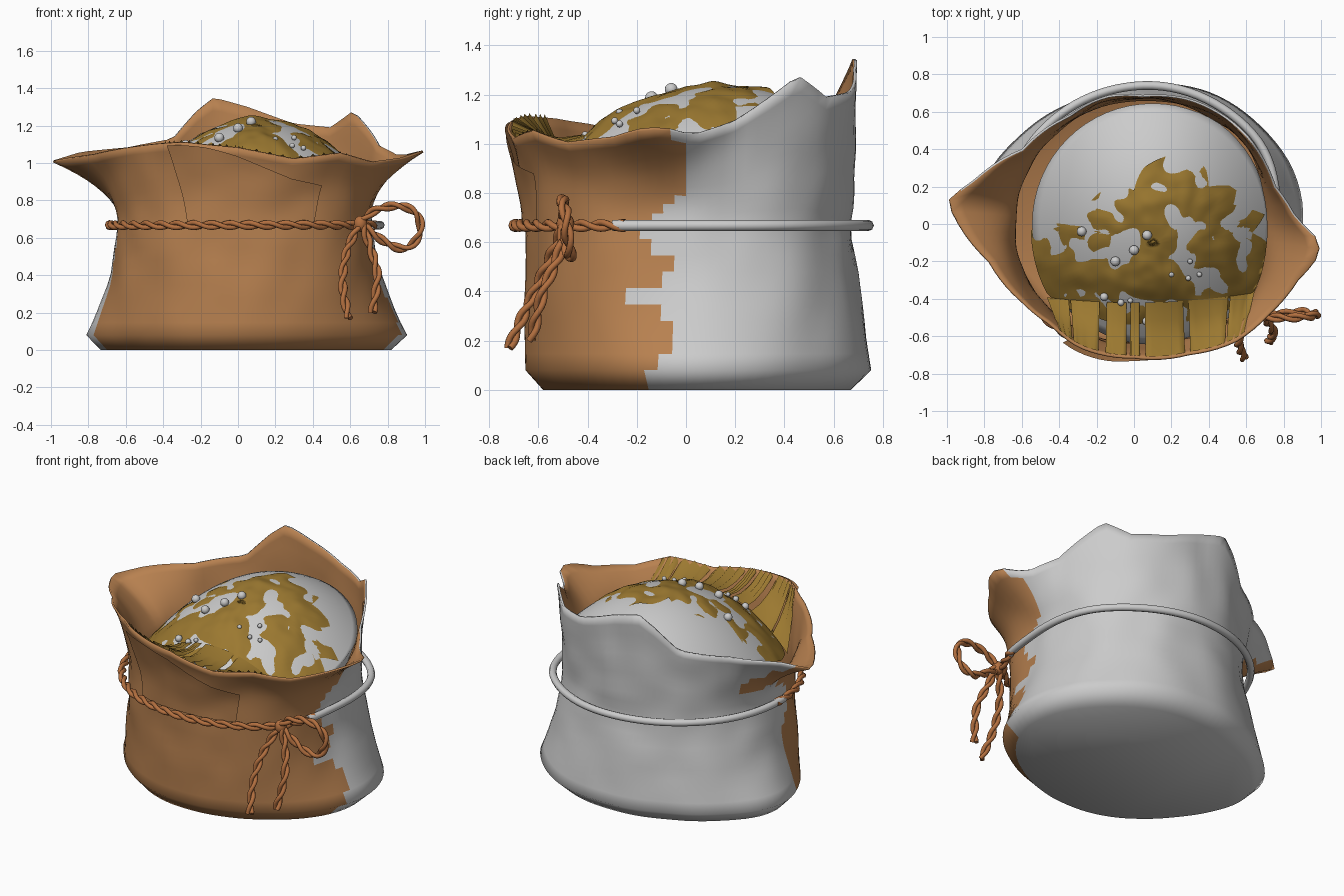
import bpy, bmesh
from math import sin, cos, atan2, pi, tau, hypot
from mathutils import Vector, noise

if "Cube" in bpy.data.objects:
    bpy.data.objects.remove(bpy.data.objects["Cube"])

N = 96


def material(name, r, g, b):
    m = bpy.data.materials.new(name)
    m.diffuse_color = (r, g, b, 1)
    m.use_nodes = True
    m.node_tree.nodes["Principled BSDF"].inputs["Base Color"].default_value = m.diffuse_color
    return m


GREY = material("bare_grey", .6, .6, .6)
PAPER = material("brown_paper", .48, .22, .08)
CRUST = material("golden_crust", .33, .19, .03)
TWINE = material("rust_twine", .45, .16, .05)


def make(name, verts, faces, mats=(), pick=None):
    me = bpy.data.meshes.new(name)
    me.from_pydata(verts, [], faces)
    ob = bpy.data.objects.new(name, me)
    bpy.context.collection.objects.link(ob)
    for m in mats:
        me.materials.append(m)
    for p in me.polygons:
        p.use_smooth = True
        if pick:
            p.material_index = pick(p.center)
    return ob


def grid_faces(rows, cols, closed):
    last = cols if closed else cols - 1
    return [(i * cols + j, i * cols + (j + 1) % cols,
             (i + 1) * cols + (j + 1) % cols, (i + 1) * cols + j)
            for i in range(rows - 1) for j in range(last)]


def outline(pts, cx=0, cy=0, smooth=0, n=N):
    """Resample a closed outline at equal angles: list of (radius, height)."""
    polar = sorted((atan2(p[1] - cy, p[0] - cx) % tau, hypot(p[0] - cx, p[1] - cy),
                    p[2] if len(p) > 2 else 0) for p in pts)
    a0, a1 = polar[0], polar[-1]
    polar = [(a1[0] - tau, *a1[1:])] + polar + [(a0[0] + tau, *a0[1:])]
    out = []
    for k in range(n):
        a = tau * k / n
        for p, q in zip(polar, polar[1:]):
            if p[0] <= a <= q[0]:
                f = (a - p[0]) / max(q[0] - p[0], 1e-6)
                out.append((p[1] + f * (q[1] - p[1]), p[2] + f * (q[2] - p[2])))
                break
    for _ in range(smooth):
        out = [tuple((out[k - 1][c] + 2 * out[k][c] + out[(k + 1) % n][c]) / 4
                     for c in (0, 1)) for k in range(n)]
    return out


# Outlines of the wrapper: foot, tied neck and flared rim
foot = outline([(.91, .05), (.85, .3), (.68, .52), (.42, .7), (.1, .75), (-.3, .66),
                (-.62, .46), (-.78, .28), (-.82, .12), (-.75, -.1), (-.62, -.3),
                (-.45, -.48), (-.2, -.62), (.05, -.65), (.3, -.61), (.55, -.49),
                (.74, -.34), (.87, -.15)], smooth=3)
ring = outline([(.74, -.1), (.76, .1), (.7, .4), (.5, .6), (.2, .73), (-.1, .72),
                (-.4, .58), (-.6, .35), (-.68, .05), (-.65, -.25), (-.5, -.48),
                (-.25, -.64), (0, -.69), (.3, -.66), (.5, -.58), (.65, -.46),
                (.72, -.3)], smooth=6)
rim = outline([(1.0, -.1, 1.06), (.87, .03, 1.03), (.76, .2, 1.09), (.62, .46, 1.275),
               (.5, .57, 1.19), (.3, .67, 1.21), (.05, .69, 1.3), (-.13, .69, 1.35),
               (-.22, .66, 1.28), (-.35, .58, 1.13), (-.6, .4, 1.08), (-.85, .24, 1.05),
               (-1.0, .12, 1.0), (-.78, -.2, 1.04), (-.6, -.42, 1.08), (-.45, -.54, 1.1),
               (-.3, -.66, 1.11), (0, -.72, 1.08), (.3, -.7, 1.02), (.55, -.63, 1.05),
               (.72, -.49, 1.0), (.88, -.3, 1.02), (.97, -.2, 1.05)])
NECK = .68


def wall(k, t, grow=1.0):
    """Wrapper point at angle step k: t from -1 (foot) via 0 (neck) to 1 (rim)."""
    k0, f = int(k) % N, k % 1
    mix = lambda o, c: o[k0][c] * (1 - f) + o[(k0 + 1) % N][c] * f
    a = tau * k / N
    rn = mix(ring, 0) * (.945 - .035 * max(0, sin(a)))
    if t < 0:
        z = NECK + t * (NECK - .08)
        r = rn + (mix(foot, 0) - rn) * (-t) ** (1.8 - .8 * max(0, sin(a)))
    else:
        z = NECK + t * (mix(rim, 1) - NECK)
        r = rn + (mix(rim, 0) - rn) * t ** (2.2 - 1.2 * max(0, sin(a)))
    p = Vector((r * cos(a) * grow, r * sin(a) * grow, z))
    crumple = noise.noise(p * 5) * .016 * (1 - abs(t) ** 3)
    return p + Vector((cos(a), sin(a), 0)) * crumple


def inside(x, y, t=.4):
    """Pull a point in so that it stays within the wrapper."""
    limit = wall((atan2(y, x) % tau) / tau * N, t, .965).xy.length
    s = min(1, limit / max(hypot(x, y), 1e-6))
    return x * s, y * s


# Paper wrapper with closed bottom, brown lining from the solidify modifier
ts = [-1 + i / 9 for i in range(10)] + [i / 10 for i in range(1, 11)]
verts = [(p.x * .905, p.y * .89, 0) for p in (wall(k, -1) for k in range(N))]
for t in ts:
    verts += [wall(k, t) for k in range(N)]
faces = grid_faces(len(ts) + 1, N, True) + [tuple(reversed(range(N)))]


def paper_pick(c):
    if c.z < .01:
        return 0
    return int(c.y + .25 * noise.noise(c * 4) < (.2 if c.x < 0 and c.z > .8 else -.1))


wrapper = make("paper_wrapper", verts, faces, (GREY, PAPER), paper_pick)
solid = wrapper.modifiers.new("lining", 'SOLIDIFY')
solid.thickness, solid.offset = .012, -1
solid.material_offset = 1

# Folded flap on the front of the wrapper
verts = []
for i in range(9):
    v = i / 8
    for j in range(21):
        u = j / 20
        deg = 246 - 7 * v + u * (58 + 9 * v)
        top = .97 - .42 * max(0, (u - .25) / .75) ** 1.3
        verts.append(wall(deg / 360 * N, v * top, 1.025 + .015 * v))
make("front_flap", verts, grid_faces(9, 21, False), (PAPER,))


# Muffin body: domed disc with a tapered skirt
def dome(x, y):
    return 1.235 - .9 * (x - .1) ** 2 - .64 * (y - .15) ** 2


M = 64
verts = []
for i in range(1, 17):
    r = .645 * i / 16
    for k in range(M):
        x, y = inside(.1 + r * cos(tau * k / M), r * sin(tau * k / M))
        verts.append((x, y, dome(x, y)))
verts += [(x * .88, y * .88, .7) for x, y, z in verts[-M:]]
make("muffin_body", verts, grid_faces(17, M, True) + [tuple(range(M))])

# Golden crust with a ragged edge, the pale body shows through it
edge = outline([(-.46, .08), (-.4, .03), (-.25, .1), (-.12, .21), (0, .18), (.05, .3),
                (.2, .37), (.25, .28), (.38, .31), (.4, .2), (.55, .2), (.53, .1),
                (.7, .05), (.63, -.05), (.76, -.12), (.71, -.25), (.68, -.36), (.4, -.48),
                (.1, -.52), (-.2, -.5), (-.46, -.38), (-.53, -.2), (-.55, -.02)],
               .1, -.1, 0, 128)
verts = []
for i in range(1, 31):
    for k, (r, _) in enumerate(edge):
        a = tau * k / 128
        x, y = inside(.1 + r * i / 30 * cos(a), -.1 + r * i / 30 * sin(a))
        bump = noise.noise(Vector((x * 5, y * 5, 3.1))) + .4 * noise.noise(Vector((x * 13, y * 13, 1)))
        verts.append((x, y, dome(x, y) + .004 + .028 * bump))
make("muffin_crust", verts, grid_faces(30, 128, True) + [tuple(range(128))], (CRUST,))

# Ragged pleats between the crust and the front rim
verts, faces = [], []
for x0, x1 in ((-.48, -.36), (-.35, -.19), (-.15, -.04), (-.02, .03), (.06, .27), (.3, .52), (.53, .7)):
    base, n = len(verts), 7
    for row in range(4):
        v = row / 3
        for j in range(n):
            x = x0 + (x1 - x0) * j / (n - 1)
            outer = wall((atan2(-.68, x) % tau) / tau * N, 1, .975)
            ix, iy = inside(x * .97, -.42 + .12 * x * x)
            p = Vector((ix, iy, dome(ix, iy) + .01)).lerp(outer, v)
            p.z += (.016 if j % 2 else -.016) * v - .03 * sin(pi * v)
            verts.append(p)
    faces += [tuple(base + q for q in f) for f in grid_faces(4, n, False)]
make("crust_pleats", verts, faces, (CRUST,))


# Tubes for cord and twine
def spline_path(pts, steps=14):
    pts = [Vector(p) for p in pts]
    pts = [2 * pts[0] - pts[1]] + pts + [2 * pts[-1] - pts[-2]]
    out = []
    for a, b, c, d in zip(pts, pts[1:], pts[2:], pts[3:]):
        for s in range(steps):
            t = s / steps
            out.append(.5 * (2 * b + (c - a) * t + (2 * a - 5 * b + 4 * c - d) * t * t
                             + (3 * b - a - 3 * c + d) * t ** 3))
    return out + [pts[-2]]


def tube(name, paths, radius, mat):
    cu = bpy.data.curves.new(name, 'CURVE')
    cu.dimensions = '3D'
    cu.bevel_depth, cu.bevel_resolution, cu.use_fill_caps = radius, 2, True
    for path in paths:
        sp = cu.splines.new('POLY')
        sp.points.add(len(path) - 1)
        for q, p in zip(sp.points, path):
            q.co = (*p, 1)
    cu.materials.append(mat)
    bpy.context.collection.objects.link(bpy.data.objects.new(name, cu))


def twist(name, path, pitch=.2):
    strands = [[], []]
    run = 0
    for i, p in enumerate(path):
        tan = (path[min(i + 1, len(path) - 1)] - path[max(i - 1, 0)]).normalized()
        side = tan.cross(Vector((.1, .9, .35))).normalized()
        up = tan.cross(side)
        run += (p - path[i - 1]).length if i else 0
        for s in (0, 1):
            a = tau * run / pitch + pi * s
            strands[s].append(p + (side * cos(a) + up * sin(a)) * .013)
    tube(name, strands, .0135, TWINE)


def ring_at(k):
    r, a = ring[k % N][0], tau * k / N
    return Vector((r * cos(a), r * sin(a), .668))


tube("back_cord", [[ring_at(k) for k in range(-6, 50)]], .023, GREY)
twist("front_twine", spline_path([ring_at(k) for k in range(47, 92)], 4))
twist("bow_loop", spline_path([(.65, -.49, .68), (.74, -.5, .75), (.87, -.5, .77), (.96, -.49, .72),
                               (.97, -.48, .62), (.9, -.47, .545), (.8, -.48, .57), (.66, -.49, .67)]))
twist("bow_tail_left", spline_path([(.65, -.49, .68), (.58, -.56, .52), (.56, -.64, .35), (.59, -.72, .17)]))
twist("bow_tail_right", spline_path([(.66, -.49, .68), (.71, -.52, .54), (.745, -.58, .4), (.72, -.63, .2)]))


def ball(name, loc, r, mat=None, scale=(1, 1, 1)):
    bpy.ops.mesh.primitive_uv_sphere_add(segments=16, ring_count=10, radius=r, location=loc)
    ob = bpy.context.object
    ob.name, ob.scale = name, scale
    bpy.ops.object.shade_smooth()
    if mat:
        ob.data.materials.append(mat)


ball("bow_knot", (.655, -.49, .675), .036, TWINE, (1, 1, 1.2))

# Sugar pearls on the crust
for x, y, r in ((-.28, -.04, .026), (.07, -.06, .026), (0, -.14, .026), (-.1, -.2, .026),
                (-.16, -.39, .022), (-.07, -.42, .018), (.07, -.52, .025), (.2, -.27, .014),
                (.3, -.2, .014), (.35, -.27, .014), (.29, -.29, .014), (-.02, -.41, .014)):
    ball("sugar_pearl", (x, y, dome(x, y) + .015), r)
